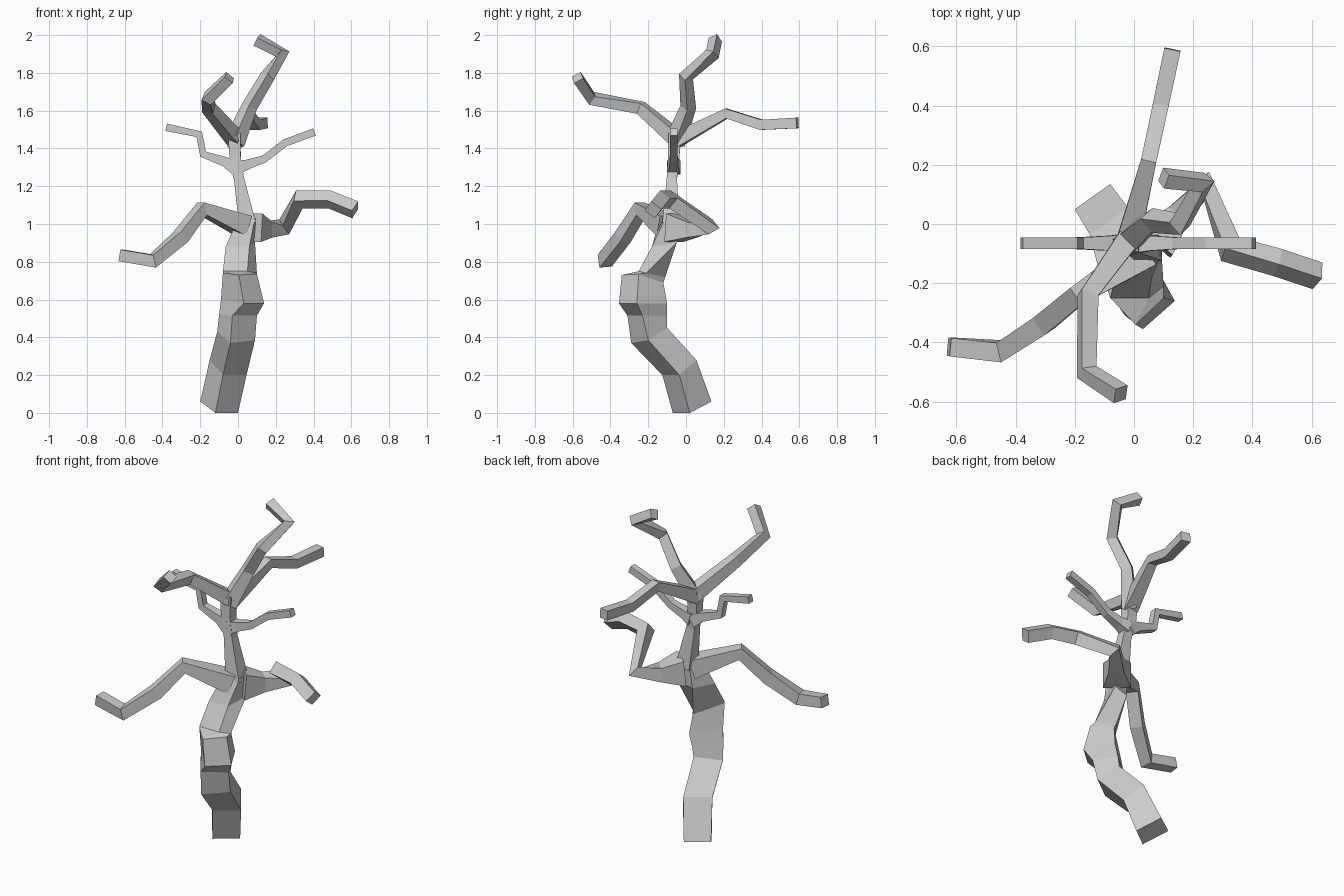
import bpy, bmesh
from mathutils import Vector


def loft(name, rings):
    """Skin a stack of four-cornered rings and cap both ends."""
    bm = bmesh.new()
    loops = [[bm.verts.new(p) for p in ring] for ring in rings]
    for lo, hi in zip(loops, loops[1:]):
        for i in range(4):
            j = (i + 1) % 4
            bm.faces.new((lo[i], lo[j], hi[j], hi[i]))
    bm.faces.new(loops[0][::-1])
    bm.faces.new(loops[-1])
    bmesh.ops.recalc_face_normals(bm, faces=bm.faces)
    mesh = bpy.data.meshes.new(name)
    bm.to_mesh(mesh)
    bm.free()
    obj = bpy.data.objects.new(name, mesh)
    bpy.context.collection.objects.link(obj)
    return obj


def limb(name, path, radii, side=None):
    """Sweep a square section along a path; side is the first edge direction."""
    pts = [Vector(p) for p in path]
    dirs = [(b - a).normalized() for a, b in zip(pts, pts[1:])]
    u = Vector(side) if side else dirs[0].cross(Vector((0, 0, 1)))
    rings = []
    for i, p in enumerate(pts):
        t = (dirs[max(i - 1, 0)] + dirs[min(i, len(dirs) - 1)]).normalized()
        u = (u - t * u.dot(t)).normalized()
        v = t.cross(u)
        r = radii[min(i, len(radii) - 1)]
        rings.append([p + u * a * r + v * b * r
                      for a, b in ((-1, -1), (1, -1), (1, 1), (-1, 1))])
    return loft(name, rings)


# Gnarled lower trunk: corners run left, back, right, front
loft("trunk", [
    [(-.20, .05, .06), (-.08, .135, .06), (0, .02, 0), (-.12, -.07, 0)],
    [(-.15, -.035, .28), (-.02, .055, .28), (.045, -.035, .20), (-.08, -.125, .20)],
    [(-.11, -.19, .43), (.02, -.10, .45), (.09, -.20, .385), (-.04, -.29, .37)],
    [(-.10, -.21, .52), (.03, -.10, .51), (.10, -.23, .515), (-.03, -.31, .515)],
    [(-.09, -.22, .60), (.05, -.10, .58), (.138, -.26, .58), (.03, -.355, .58)],
    [(-.08, -.25, .74), (.04, -.12, .69), (.10, -.25, .735), (.005, -.34, .73)],
    [(-.08, -.25, .75), (.03, -.11, .72), (.10, -.21, .74), (.05, -.25, .75)],
    [(-.065, -.18, .88), (0, -.06, .88), (.09, -.05, .90), (.06, -.18, .88)],
    [(0, -.14, 1.03), (.02, -.05, 1.06), (.10, -.02, 1.03), (.09, -.11, 1.03)],
])

# Slim upper trunk
limb("upper_trunk",
     [(.05, -.08, 1.0), (.005, -.075, 1.24), (-.015, -.065, 1.35), (-.02, -.06, 1.48)],
     [.045, .027, .03, .033], side=(1, 0, 0))

# Low branches
limb("low_left_branch",
     [(.03, -.10, .99), (-.19, -.24, 1.08), (-.305, -.335, .93),
      (-.45, -.43, .805), (-.625, -.415, .835)], [.055, .034, .035, .034, .031])
limb("low_right_branch",
     [(.07, -.06, .98), (.15, .03, .97), (.245, .13, .985), (.325, -.085, 1.13),
      (.485, -.13, 1.13), (.62, -.175, 1.075)], [.075, .042, .034, .036, .034])

# Middle pair of branches
limb("mid_left_branch",
     [(-.01, -.065, 1.29), (-.07, -.065, 1.33), (-.185, -.065, 1.37),
      (-.205, -.065, 1.475), (-.38, -.065, 1.512)],
     [.034, .026, .02], side=(0, 1, 0))
limb("mid_right_branch",
     [(0, -.065, 1.30), (.05, -.065, 1.315), (.14, -.065, 1.345), (.25, -.065, 1.43),
      (.405, -.065, 1.487)], [.036, .026, .02], side=(0, 1, 0))

# Crown branches
limb("crown_front_branch",
     [(-.015, -.045, 1.45), (-.155, -.24, 1.615), (-.16, -.50, 1.665),
      (-.045, -.575, 1.775)], [.038, .03, .028, .027])
limb("crown_back_branch",
     [(-.02, -.06, 1.44), (.05, .215, 1.585), (.09, .40, 1.525), (.13, .59, 1.535)],
     [.04, .026, .027, .028])
limb("crown_top_branch",
     [(-.02, -.06, 1.43), (.06, .012, 1.62), (.155, 0, 1.78), (.235, .14, 1.90),
      (.10, .155, 1.975)], [.04, .03, .028, .028, .026])
